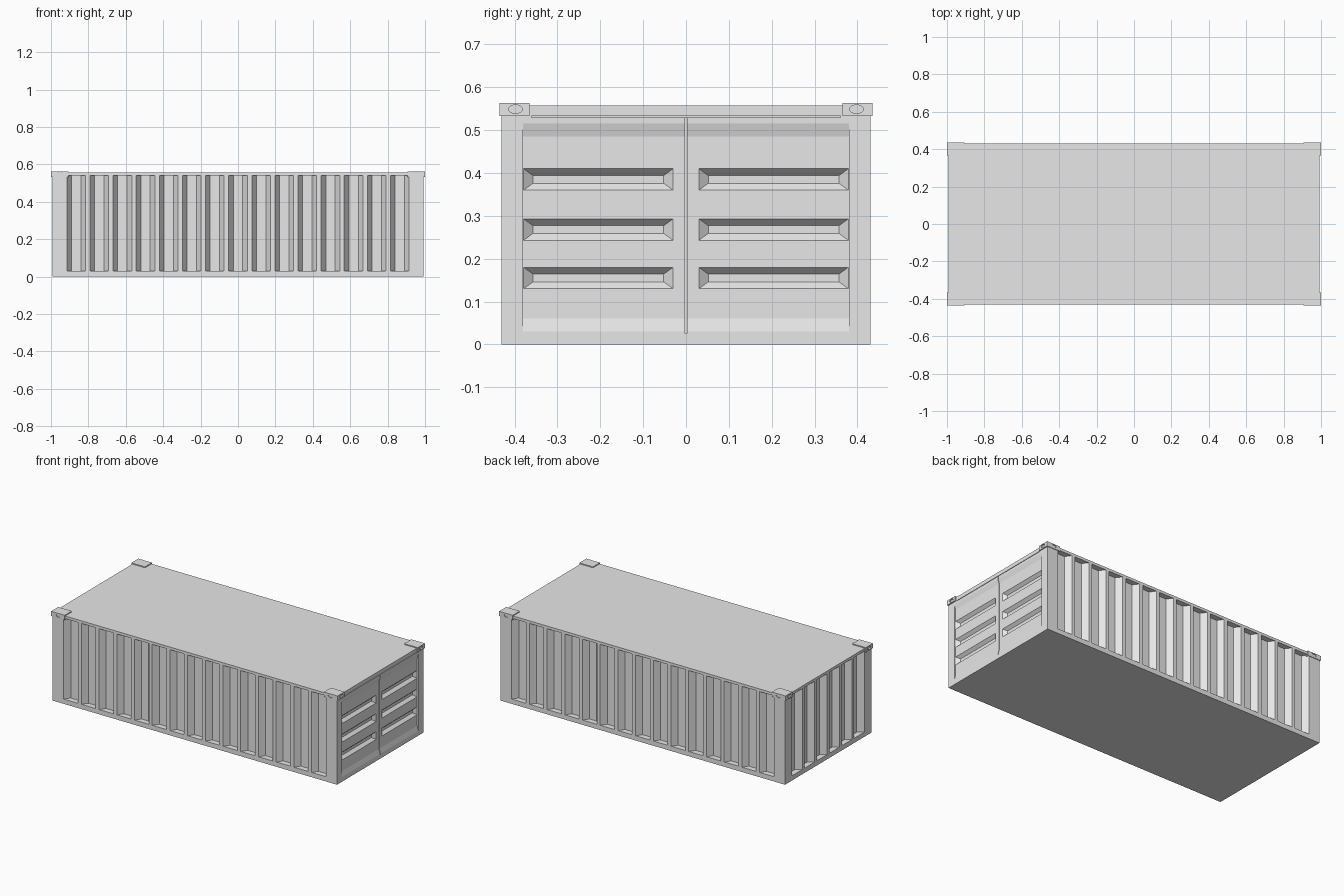
import bpy, bmesh, math
from mathutils import Matrix, Vector

old = bpy.data.objects.get("Cube")
if old:
    bpy.data.objects.remove(old, do_unlink=True)

LX, LY, TOP = 0.993, 0.431, 0.557

grey = bpy.data.materials.new("light grey paint")
grey.use_nodes = True
colour = (0.8, 0.8, 0.8, 1)
grey.diffuse_color = colour
grey.node_tree.nodes["Principled BSDF"].inputs["Base Color"].default_value = colour


def make(name, bm):
    bmesh.ops.recalc_face_normals(bm, faces=bm.faces)
    mesh = bpy.data.meshes.new(name)
    bm.to_mesh(mesh)
    bm.free()
    mesh.materials.append(grey)
    obj = bpy.data.objects.new(name, mesh)
    bpy.context.collection.objects.link(obj)
    return obj


def add_box(bm, lo, hi):
    lo, hi = Vector(lo), Vector(hi)
    size = Matrix.Diagonal((*(hi - lo), 1))
    bmesh.ops.create_cube(bm, size=1, matrix=Matrix.Translation((lo + hi) / 2) @ size)


def add_recess(bm, side, u, z, inset, depth, start=0.0):
    """Tapered block sunk into a wall; side turns the front wall about z."""
    wall = LY if side in (0, 180) else LX
    turn = Matrix.Rotation(math.radians(side), 3, 'Z')
    rings = []
    for t in (-0.2, 1):
        a, b = inset[0] * t, inset[1] * t
        y = -wall + start + depth * t
        rings.append([bm.verts.new(turn @ Vector((p, y, q))) for p, q in (
            (u[0] + a, z[0] + b), (u[1] - a, z[0] + b),
            (u[1] - a, z[1] - b), (u[0] + a, z[1] - b))])
    bm.faces.new(rings[0])
    bm.faces.new(rings[1][::-1])
    for i in range(4):
        j = (i + 1) % 4
        bm.faces.new((rings[0][i], rings[1][i], rings[1][j], rings[0][j]))


def cut(obj, bm):
    cutter = make("cutter", bm)
    cutter.hide_render = True
    mod = obj.modifiers.new("cut", 'BOOLEAN')
    mod.operation, mod.solver, mod.object = 'DIFFERENCE', 'EXACT', cutter
    bpy.context.view_layer.objects.active = obj
    bpy.ops.object.modifier_apply(modifier=mod.name)
    bpy.data.objects.remove(cutter, do_unlink=True)


# Container body
bm = bmesh.new()
add_box(bm, (-LX, -LY, 0), (LX, LY, TOP))
body = make("container_body", bm)

# Corrugations on both long walls and the closed end, plus the door panel
bm = bmesh.new()
pitch = 0.1236
for side, count in ((0, 15), (180, 15), (270, 6)):
    for i in range(count):
        mid = (i - (count - 1) / 2) * pitch
        add_recess(bm, side, (mid - 0.05, mid + 0.05), (0.03, 0.54), (0.025, 0), 0.035)
add_recess(bm, 90, (-0.38, 0.38), (0.03, 0.515), (0, 0.03), 0.008)
cut(body, bm)

# Horizontal door grooves
bm = bmesh.new()
for z in (0.155, 0.268, 0.385):
    for s in (-1, 1):
        u = sorted((s * 0.03, s * 0.379))
        add_recess(bm, 90, u, (z - 0.025, z + 0.025), (0.022, 0.016), 0.018, 0.008)
cut(body, bm)

# Door seams: centre split and header gap
bm = bmesh.new()
add_box(bm, (LX - 0.025, -0.002, 0.025), (LX + 0.01, 0.002, 0.53))
cut(body, bm)
bm = bmesh.new()
add_box(bm, (LX - 0.006, -0.36, 0.53), (LX + 0.01, 0.36, 0.533))
cut(body, bm)

# Corner castings with oval lifting holes on their end and side
for sx, xname in ((1, "left"), (-1, "right")):
    for sy, yname in ((1, "back"), (-1, "front")):
        bm = bmesh.new()
        add_box(bm, (min(sx, sx * 0.905), min(sy * 0.365, sy * 0.435), 0.533),
                (max(sx, sx * 0.905), max(sy * 0.365, sy * 0.435), 0.563))
        casting = make(f"corner_casting_{yname}_{xname}", bm)
        for place, turn in (((sx, sy * 0.398, 0.549), Matrix.Rotation(math.pi / 2, 4, 'Z')),
                            ((sx * 0.95, sy * 0.435, 0.549), Matrix())):
            bm = bmesh.new()
            bmesh.ops.create_cone(
                bm, cap_ends=True, segments=20, radius1=1, radius2=1, depth=0.02,
                matrix=Matrix.Translation(place) @ turn @ Matrix.Diagonal((0.016, 1, 0.01, 1))
                @ Matrix.Rotation(math.pi / 2, 4, 'X'))
            cut(casting, bm)
